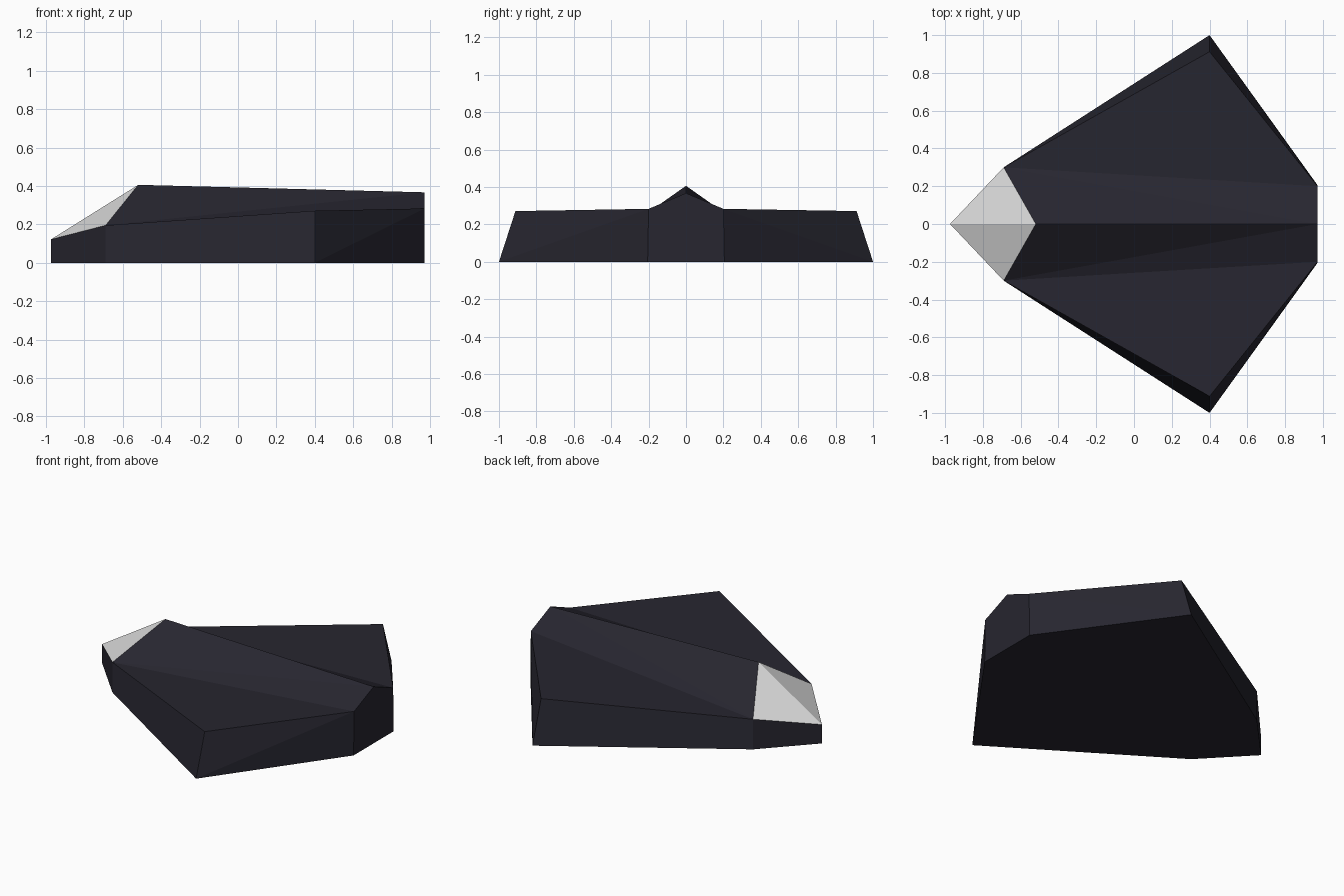
import bpy, bmesh

if "Cube" in bpy.data.objects:
    bpy.data.objects.remove(bpy.data.objects["Cube"])


def material(name, rgb):
    m = bpy.data.materials.new(name)
    m.diffuse_color = (*rgb, 1)
    m.use_nodes = True
    m.node_tree.nodes["Principled BSDF"].inputs["Base Color"].default_value = m.diffuse_color
    return m


def mirrored_part(name, points, faces, mat):
    """Build one half (y <= 0) from named points and mirror it across y = 0."""
    bm = bmesh.new()
    for side in (1, -1):
        v = {k: bm.verts.new((x, y * side, z)) for k, (x, y, z) in points.items()}
        for f in faces:
            names = f.split()
            if any(n not in v for n in names):
                continue
            bm.faces.new([v[n] for n in (names if side == 1 else names[::-1])])
    bmesh.ops.remove_doubles(bm, verts=bm.verts, dist=0.0001)
    loose = [v for v in bm.verts if not v.link_faces]
    bmesh.ops.delete(bm, geom=loose, context='VERTS')
    me = bpy.data.meshes.new(name)
    bm.to_mesh(me)
    bm.free()
    me.materials.append(mat)
    ob = bpy.data.objects.new(name, me)
    bpy.context.collection.objects.link(ob)
    return ob


# Key corners of the half hull
P = {
    "nose_low": (-0.974, 0, 0), "nose": (-0.974, 0, 0.122),
    "cheek_low": (-0.69, -0.3, 0), "cheek": (-0.69, -0.3, 0.195),
    "wing_low": (0.4, -1.0, 0), "wing": (0.4, -0.912, 0.271),
    "tail_low": (0.972, -0.205, 0), "tail": (0.972, -0.2, 0.283),
    "ridge_front": (-0.52, 0, 0.406), "ridge_back": (0.972, 0, 0.367),
    "tail_mid": (0.972, 0, 0),
}

dark = material("dark hull", (0.02, 0.019, 0.029))
glass = material("pale glass", (0.7, 0.7, 0.7))

# Faceted hull: sides, stern, wing top, ridge slopes and flat underside
mirrored_part("hull", P, [
    "nose_low cheek_low cheek nose",
    "cheek_low wing_low wing cheek",
    "wing_low tail wing",
    "wing_low tail_low tail",
    "tail_low tail_mid ridge_back tail",
    "cheek wing tail",
    "cheek tail ridge_back",
    "cheek ridge_back ridge_front",
    "nose_low tail_mid tail_low wing_low cheek_low",
], dark)

# Cockpit windshield
mirrored_part("windshield", P, ["nose cheek ridge_front"], glass)
